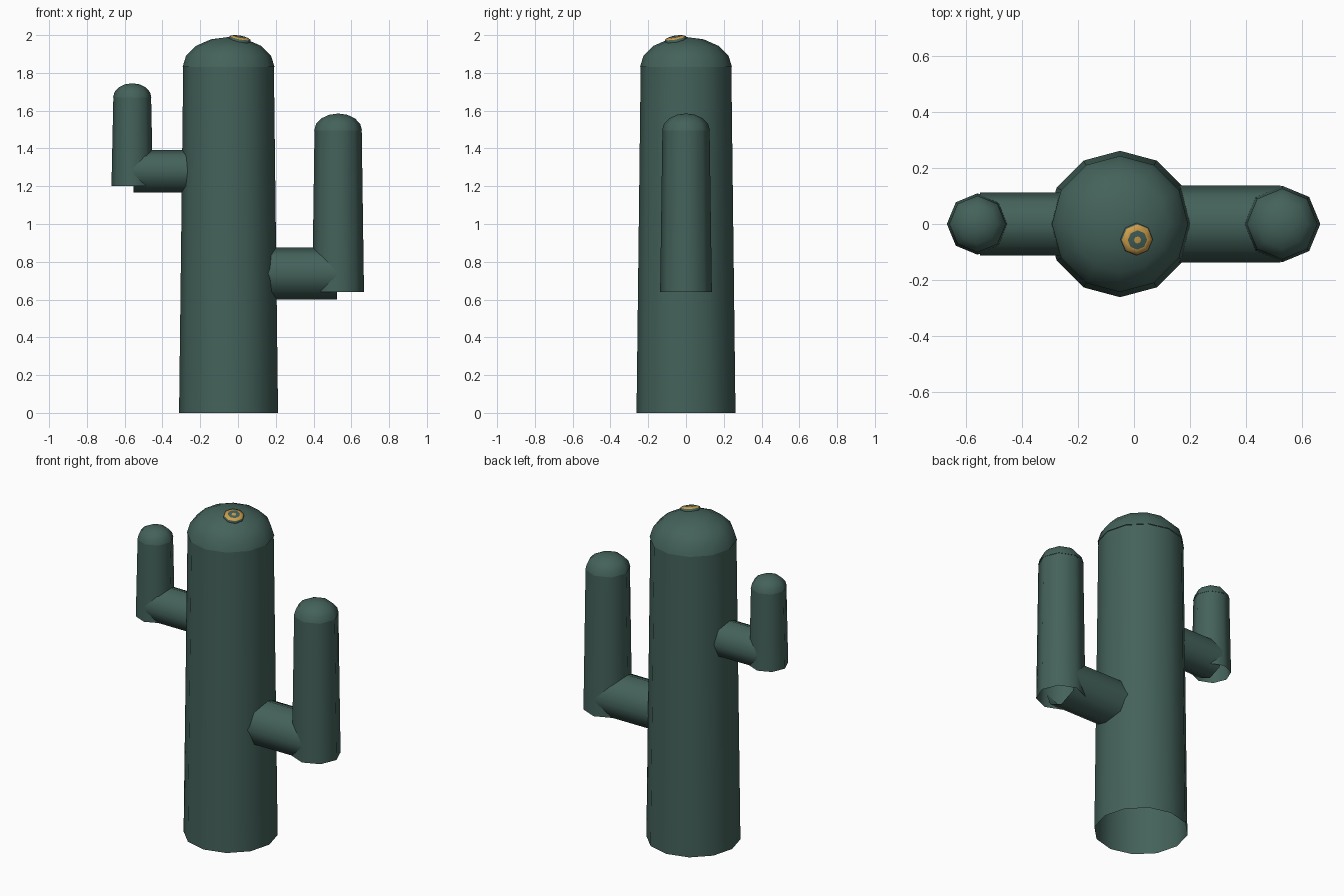
import bpy, bmesh
from math import cos, sin, pi
from mathutils import Matrix, Vector

cube = bpy.data.objects.get("Cube")
if cube:
    bpy.data.objects.remove(cube, do_unlink=True)


def material(name, rgb):
    m = bpy.data.materials.new(name)
    m.use_nodes = True
    colour = (*rgb, 1)
    m.diffuse_color = colour
    bsdf = m.node_tree.nodes["Principled BSDF"]
    bsdf.inputs["Base Color"].default_value = colour
    bsdf.inputs["Roughness"].default_value = 0.8
    return m


GREEN = material("cactus green", (0.058, 0.122, 0.103))
ORANGE = material("flower orange", (0.62, 0.34, 0.07))


def lathe(name, profile, sides, location, axis=(0, 0, 1), orange_bands=()):
    """Spin (radius, height) points around an axis; radius 0 closes to a point."""
    bm = bmesh.new()
    rings = []
    for r, h in profile:
        if r == 0:
            rings.append([bm.verts.new((0, 0, h))] * sides)
        else:
            rings.append([bm.verts.new((r * cos(2 * pi * i / sides),
                                        r * sin(2 * pi * i / sides), h))
                          for i in range(sides)])
    for band, (low, high) in enumerate(zip(rings, rings[1:])):
        for i in range(sides):
            j = (i + 1) % sides
            corners = dict.fromkeys((low[i], low[j], high[j], high[i]))
            face = bm.faces.new(list(corners))
            face.smooth = True
            face.material_index = int(band in orange_bands)
    turn = Vector((0, 0, 1)).rotation_difference(Vector(axis)).to_matrix().to_4x4()
    bm.transform(Matrix.Translation(location) @ turn)
    mesh = bpy.data.meshes.new(name)
    bm.to_mesh(mesh)
    bm.free()
    mesh.materials.append(GREEN)
    if orange_bands:
        mesh.materials.append(ORANGE)
    obj = bpy.data.objects.new(name, mesh)
    bpy.context.collection.objects.link(obj)
    return obj


def column(name, x, bottom, top, r_bottom, r_top, dome_height, sides):
    """Open tapered stem with a rounded cap."""
    lathe(name, [(r_bottom, bottom), (r_top, top)], sides, (x, 0, 0))
    steps = 4
    dome = [(r_top * 1.015 * cos(k * pi / 2 / steps),
             dome_height * sin(k * pi / 2 / steps)) for k in range(steps)]
    lathe(name + "_cap", dome + [(0, dome_height)], sides, (x, 0, top))


# Trunk
column("trunk", -0.05, 0, 1.83, 0.262, 0.24, 0.16, 12)

# Left arm: tall upright on a low branch
column("left_arm", 0.53, 0.64, 1.495, 0.137, 0.125, 0.09, 8)
lathe("left_branch", [(0.137, 0.1), (0.137, 0.525)], 8, (0, 0, 0.738), (1, 0, 0))

# Right arm: short upright on a high branch
column("right_arm", -0.56, 1.2, 1.67, 0.11, 0.1, 0.075, 8)
lathe("right_branch", [(0.112, 0.2), (0.112, 0.552)], 8, (0, 0, 1.28), (-1, 0, 0))

# Flower bud with orange rim and centre, tilted outward on the crown
bud = [(0.04, -0.03), (0.06, -0.012), (0.056, 0.008), (0.035, 0.014),
       (0.013, 0.014), (0, 0.017)]
lathe("flower_bud", bud, 8, (0.01, -0.055, 1.978), (0.18, -0.17, 1),
      orange_bands=(2, 4))
